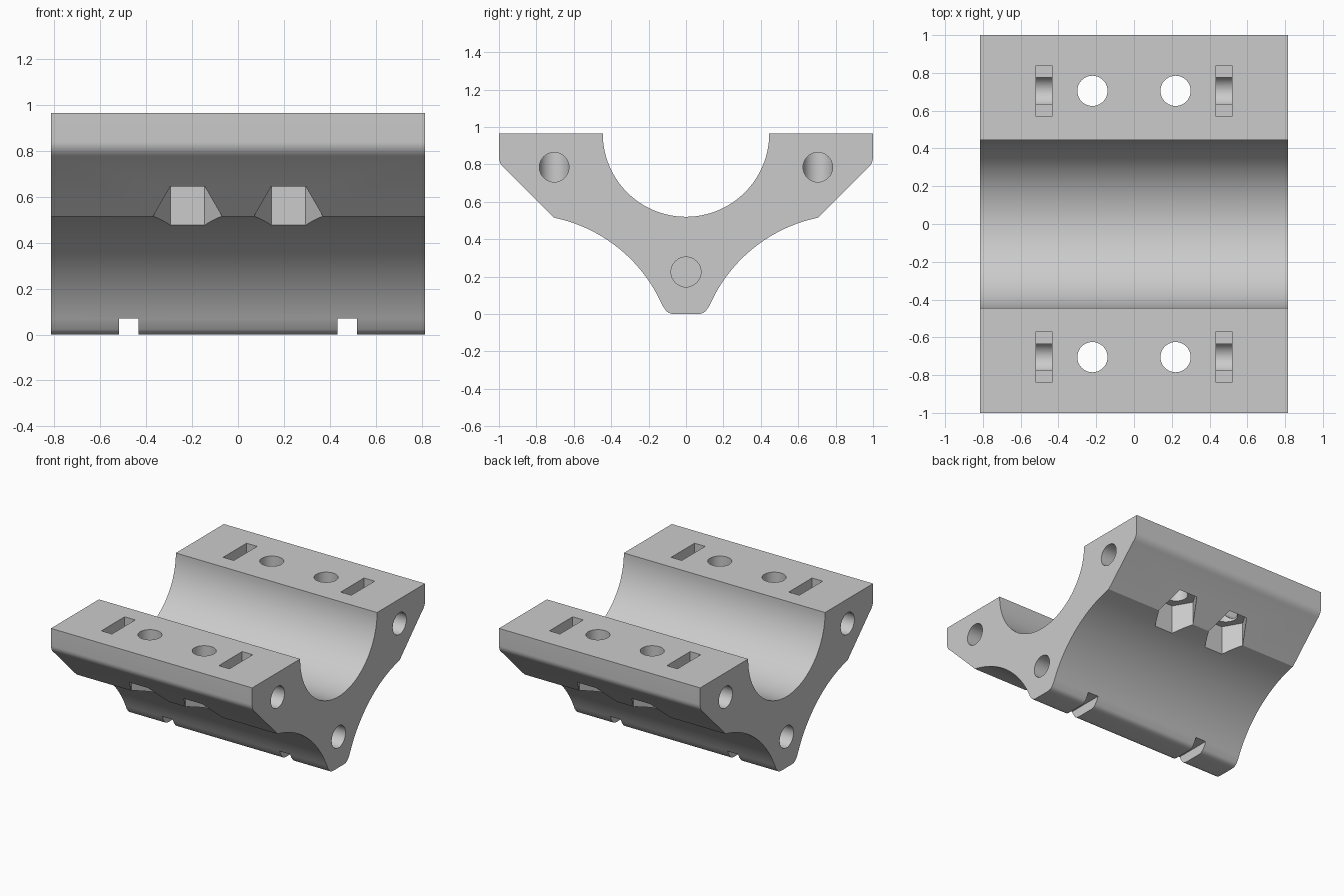
import bpy, bmesh, math
from math import sin, cos, radians, atan2, hypot
from mathutils import Matrix, Vector

cube = bpy.data.objects.get("Cube")
if cube:
    bpy.data.objects.remove(cube, do_unlink=True)

HALF_LEN, TOP, BORE = 0.815, 0.965, 0.445

grey = bpy.data.materials.new("light grey")
grey.use_nodes = True
colour = (0.6, 0.6, 0.6, 1)
grey.diffuse_color = colour
grey.node_tree.nodes["Principled BSDF"].inputs["Base Color"].default_value = colour


def arc(cy, cz, r, a0, a1, n):
    return [(cy + r * cos(a0 + (a1 - a0) * i / n),
             cz + r * sin(a0 + (a1 - a0) * i / n)) for i in range(n + 1)]


def fillet(a, b, c, n=8):
    """Smooth curve from a to c that leaves towards the corner b."""
    a, b, c = Vector(a), Vector(b), Vector(c)
    return [tuple(a * (1 - t) ** 2 + b * 2 * t * (1 - t) + c * t * t)
            for t in (i / n for i in range(n + 1))]


def add_object(name, bm):
    bmesh.ops.recalc_face_normals(bm, faces=bm.faces)
    mesh = bpy.data.meshes.new(name)
    bm.to_mesh(mesh)
    bm.free()
    mesh.materials.append(grey)
    obj = bpy.data.objects.new(name, mesh)
    bpy.context.collection.objects.link(obj)
    return obj


def prism(axis, centre, radius, length, sides):
    """Round or hexagonal prism along x or z."""
    bm = bmesh.new()
    spin = Matrix.Rotation(radians(90), 4, 'Y' if axis == 'x' else 'Z')
    bmesh.ops.create_cone(bm, cap_ends=True, segments=sides, radius1=radius,
                          radius2=radius, depth=length,
                          matrix=Matrix.Translation(centre) @ spin)
    return bm


def box(centre, size):
    bm = bmesh.new()
    bmesh.ops.create_cube(bm, size=1, matrix=Matrix.Translation(centre)
                          @ Matrix.Diagonal((*size, 1)))
    return bm


# Half cross-section: saddle bore, flange, bevelled side, hollow flank, foot
flank_y, flank_z, flank_r = 0.87, -0.28, 0.812
start = atan2(0.515 - flank_z, 0.705 - flank_y)
end = atan2(0.045 - flank_z, 0.122 - flank_y)
half = arc(0, TOP, BORE, radians(-90), 0, 32)
half += [(1, TOP)]
half += fillet((1, 0.84), (1, 0.80), (0.96, 0.77))
half += arc(flank_y, flank_z, flank_r, start, end, 28)
half += fillet((0.115, 0.03), (0.10, 0), (0.06, 0))
profile = half + [(-y, z) for y, z in reversed(half[1:])]

bm = bmesh.new()
section = bm.faces.new([bm.verts.new((-HALF_LEN, y, z)) for y, z in profile])
ext = bmesh.ops.extrude_face_region(bm, geom=[section])
bmesh.ops.translate(bm, vec=(2 * HALF_LEN, 0, 0),
                    verts=[v for v in ext["geom"] if isinstance(v, bmesh.types.BMVert)])
holder = add_object("bearing_holder", bm)

# Cutters, repeated on each end and each flange
cutters = []
HOLE_Y, HOLE_X, SLOT_X = 0.705, 0.22, 0.476
for sx in (-1, 1):
    end_x = sx * 0.56
    cutters.append(("foot_bore", prism('x', (end_x, 0, 0.225), 0.08, 0.68, 40)))
    cutters.append(("strap_notch", box((sx * SLOT_X, 0, 0.01), (0.086, 0.6, 0.12))))
    for sy in (-1, 1):
        y = sy * HOLE_Y
        cutters.append(("end_bore", prism('x', (end_x, y, 0.785), 0.079, 0.68, 40)))
        cutters.append(("bolt_hole", prism('z', (sx * HOLE_X, y, 0.7), 0.08, 1.2, 40)))
        cutters.append(("nut_pocket", prism('z', (sx * HOLE_X, y, 0.49), 0.15, 0.4, 6)))
        cutters.append(("strap_slot", box((sx * SLOT_X, y, 0.92), (0.086, 0.27, 0.2))))

bpy.context.view_layer.objects.active = holder
for name, cutter_bm in cutters:
    cutter = add_object(name, cutter_bm)
    cutter.hide_render = True
    mod = holder.modifiers.new(name, 'BOOLEAN')
    mod.operation = 'DIFFERENCE'
    mod.solver = 'EXACT'
    mod.object = cutter
    bpy.ops.object.modifier_apply(modifier=mod.name)
    bpy.data.objects.remove(cutter, do_unlink=True)

# Smooth curves, sharp edges
for obj in bpy.context.selected_objects:
    obj.select_set(False)
holder.select_set(True)
bpy.ops.object.shade_smooth_by_angle(angle=radians(25))
